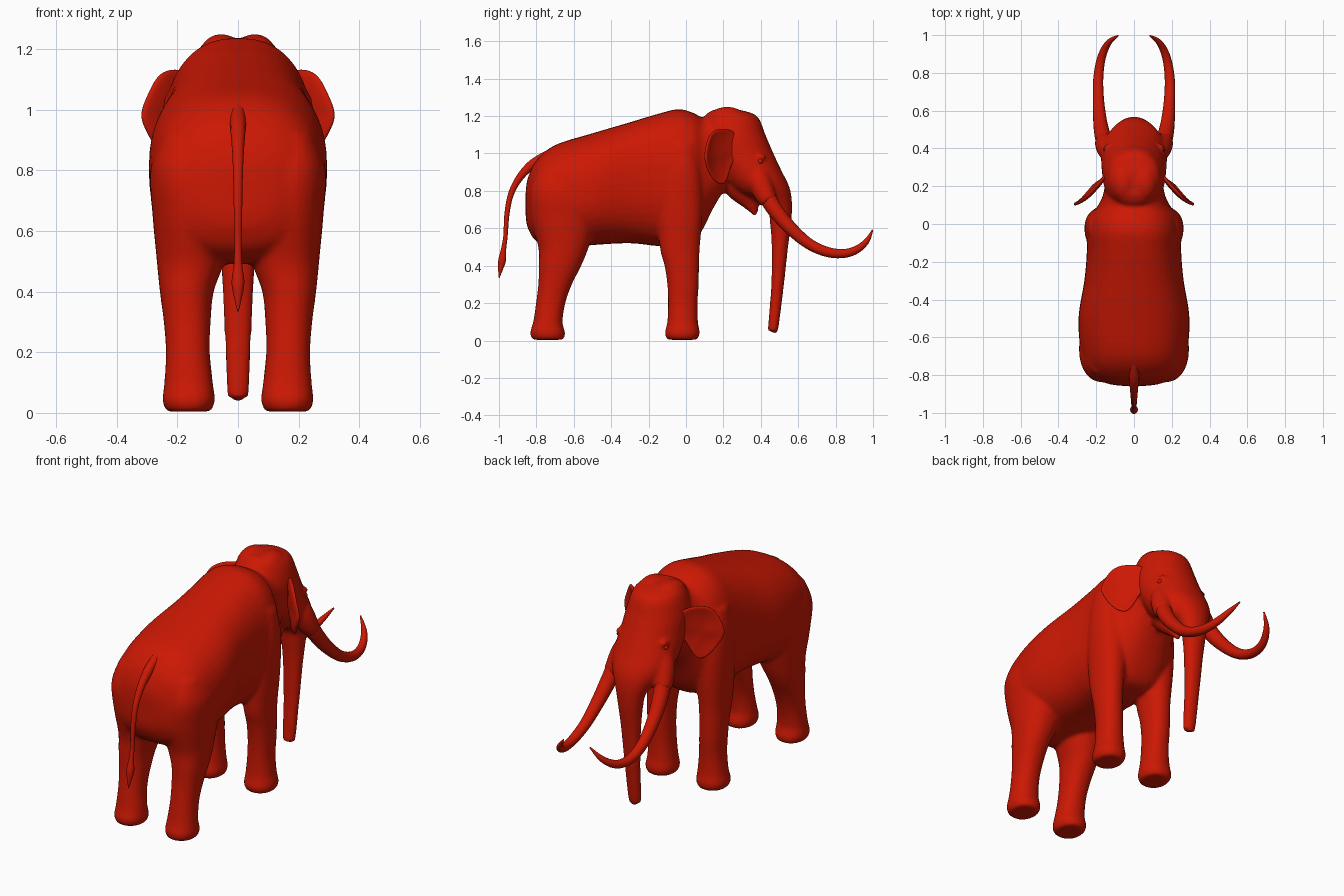
import bpy, bmesh, math
from mathutils import Vector

if "Cube" in bpy.data.objects:
    bpy.data.objects.remove(bpy.data.objects["Cube"])

hide = bpy.data.materials.new("red_hide")
hide.diffuse_color = (0.6, 0.009, 0.001, 1)
hide.use_nodes = True
hide.node_tree.nodes["Principled BSDF"].inputs["Base Color"].default_value = hide.diffuse_color


def spline(rows, steps=5):
    """Catmull-Rom interpolation of parameter rows."""
    out = []
    for i in range(len(rows) - 1):
        a, b = rows[max(i - 1, 0)], rows[i]
        c, d = rows[i + 1], rows[min(i + 2, len(rows) - 1)]
        for s in range(steps):
            t = s / steps
            out.append([0.5 * (2 * q + (r - p) * t + (2 * p - 5 * q + 4 * r - w) * t * t
                               + (3 * q - p - 3 * r + w) * t ** 3)
                        for p, q, r, w in zip(a, b, c, d)])
    return out + [list(rows[-1])]


def loft(bm, rings, n=28, power=2.0):
    """Skin rings given as (centre, axis u, axis v) and cap both ends."""
    loops = []
    for c, u, v in rings:
        loop = []
        for k in range(n):
            a = 2 * math.pi * k / n
            f = lambda q: math.copysign(abs(q) ** (2 / power), q)
            loop.append(bm.verts.new(c + u * f(math.cos(a)) + v * f(math.sin(a))))
        loops.append(loop)
    for p, q in zip(loops, loops[1:]):
        for k in range(n):
            bm.faces.new((p[k], p[(k + 1) % n], q[(k + 1) % n], q[k]))
    bm.faces.new(loops[0])
    bm.faces.new(loops[-1])


def slices(bm, rows, side=1, power=2.2):
    """Loft of horizontal slices: z, y back, y front, x inner, x outer."""
    loft(bm, [(Vector((side * (x0 + x1) / 2, (y0 + y1) / 2, z)),
               Vector(((x1 - x0) / 2, 0, 0)), Vector((0, (y1 - y0) / 2, 0)))
              for z, y0, y1, x0, x1 in spline(rows)], power=power)


def tube(bm, rows, side=1, n=20, steps=6):
    """Round tube through x, y, z, radius."""
    pts = spline(rows, steps)
    pos = [Vector((side * p[0], p[1], p[2])) for p in pts]
    rings = []
    for i, p in enumerate(pts):
        t = (pos[min(i + 1, len(pos) - 1)] - pos[max(i - 1, 0)]).normalized()
        v = t.cross(Vector((1, 0, 0))).normalized()
        rings.append((pos[i], t.cross(v) * p[3], v * p[3]))
    loft(bm, rings, n)


def ball(bm, centre, radii):
    made = bmesh.ops.create_uvsphere(bm, u_segments=20, v_segments=12, radius=1)["verts"]
    for v in made:
        v.co = Vector([c + r * q for c, r, q in zip(centre, radii, v.co)])


def finish(name, bm):
    bmesh.ops.recalc_face_normals(bm, faces=bm.faces)
    for f in bm.faces:
        f.smooth = True
    me = bpy.data.meshes.new(name)
    bm.to_mesh(me)
    bm.free()
    me.materials.append(hide)
    ob = bpy.data.objects.new(name, me)
    bpy.context.collection.objects.link(ob)
    return ob


# Torso and neck: y, z bottom, z top, half width
torso = [(-.857, .66, .80, .06), (-.845, .60, .87, .14), (-.80, .53, .962, .232),
         (-.70, .49, 1.045, .278), (-.50, .51, 1.108, .294), (-.30, .52, 1.167, .263),
         (-.15, .505, 1.212, .25), (-.04, .51, 1.237, .25), (.04, .53, 1.217, .235),
         (.09, .595, 1.19, .195), (.15, .715, 1.19, .165), (.22, .82, 1.185, .15),
         (.30, .87, 1.15, .12)]
bm = bmesh.new()
loft(bm, [(Vector((0, y, (b + t) / 2)), Vector((w, 0, 0)), Vector((0, 0, (t - b) / 2)))
          for y, b, t, w in spline(torso)], n=40, power=2.4)

# Legs
rear_leg = [(.004, -.82, -.655, .09, .235), (.04, -.834, -.646, .076, .249),
            (.10, -.817, -.66, .083, .243), (.20, -.802, -.645, .093, .238),
            (.30, -.79, -.61, .09, .245), (.40, -.787, -.56, .08, .258),
            (.50, -.79, -.52, .045, .268), (.65, -.83, -.48, .02, .282),
            (.80, -.835, -.48, .05, .29), (.92, -.79, -.52, .10, .25)]
front_leg = [(.004, -.10, .06, .09, .235), (.04, -.113, .074, .076, .249),
             (.10, -.10, .064, .083, .238), (.20, -.096, .062, .093, .23),
             (.30, -.10, .068, .097, .234), (.40, -.115, .07, .097, .238),
             (.50, -.14, .074, .09, .242), (.70, -.15, .09, .07, .257),
             (.90, -.13, .085, .06, .262), (1.05, -.10, .055, .08, .24)]
for s in (1, -1):
    slices(bm, rear_leg, s)
    slices(bm, front_leg, s)

# Head running down into the trunk: z, y back, y front, half width
head = [(1.235, .15, .28, .08), (1.20, .10, .38, .13), (1.10, .07, .425, .162),
        (1.00, .10, .468, .17), (.90, .18, .515, .175), (.85, .21, .541, .168),
        (.80, .26, .559, .148), (.75, .36, .566, .112), (.70, .435, .567, .084),
        (.62, .45, .562, .069), (.50, .458, .546, .057), (.30, .456, .524, .046),
        (.12, .442, .502, .039), (.05, .437, .492, .034)]
slices(bm, [(z, a, b, -w, w) for z, a, b, w in head], power=2.1)
ball(bm, (0, .476, .055), (.02, .014, .022))
# Lower jaw
tube(bm, [(0, .22, .93, .09), (0, .29, .82, .08), (0, .345, .735, .045), (0, .372, .67, .012)])
# Crown bumps, tusk sockets, brows
for s in (1, -1):
    ball(bm, (s * .055, .22, 1.185), (.07, .10, .065))
    tube(bm, [(.10, .36, .95, .045), (.128, .39, .86, .062), (.15, .42, .785, .057),
              (.163, .445, .74, .047)], s)
    ball(bm, (s * .140, .395, .982), (.022, .035, .014))
body = finish("body", bm)
mod = body.modifiers.new("fuse", "REMESH")
mod.mode = "VOXEL"
mod.voxel_size = .011
mod.use_smooth_shade = True
mod = body.modifiers.new("blend", "SMOOTH")
mod.factor = .5
mod.iterations = 6

# Ear outline: y, z, x
outline = [(.275, 1.10, .14), (.24, 1.13, .165), (.175, 1.137, .225), (.13, 1.115, .268),
           (.11, 1.05, .298), (.098, .98, .33), (.112, .92, .298), (.15, .85, .262),
           (.20, .822, .222), (.225, .87, .195), (.24, .94, .165), (.28, 1.0, .135)]
tusk = [(.155, .43, .775, .044), (.168, .475, .70, .042), (.180, .55, .61, .036),
        (.188, .65, .522, .030), (.190, .75, .475, .027), (.181, .84, .465, .024),
        (.162, .91, .485, .021), (.130, .965, .53, .015), (.085, .997, .59, .004)]
for s, tag in ((1, "right"), (-1, "left")):
    # Ears
    bm = bmesh.new()
    loops = []
    for k, bulge in ((1.0, 0), (.8, .006), (.4, .01)):
        loop = []
        for y, z, x in outline:
            y, z, x = [m + (q - m) * k for q, m in ((y, .185), (z, .98), (x, .225))]
            loop.append(bm.verts.new((s * (x - bulge), y - bulge, z)))
        loops.append(loop)
    n = len(outline)
    for p, q in zip(loops, loops[1:]):
        for k in range(n):
            bm.faces.new((p[k], p[(k + 1) % n], q[(k + 1) % n], q[k]))
    bm.faces.new(loops[-1])
    ear = finish(tag + "_ear", bm)
    mod = ear.modifiers.new("thickness", "SOLIDIFY")
    mod.thickness = .018
    mod.offset = 0
    mod = ear.modifiers.new("round", "SUBSURF")
    mod.levels = mod.render_levels = 2

    # Tusks
    bm = bmesh.new()
    tube(bm, tusk, s)
    finish(tag + "_tusk", bm)

    # Eyes
    bm = bmesh.new()
    ball(bm, (s * .150, .397, .958), (.012, .014, .013))
    finish(tag + "_eye", bm)

# Tail with tuft
bm = bmesh.new()
tube(bm, [(0, -.70, 1.015, .022), (0, -.77, .975, .026), (0, -.83, .935, .025),
          (0, -.89, .87, .020), (0, -.935, .785, .016), (0, -.957, .68, .014),
          (0, -.965, .56, .012), (0, -.975, .49, .014), (0, -.983, .43, .021),
          (0, -.992, .38, .013), (0, -.999, .335, .002)], n=14)
finish("tail", bm)
